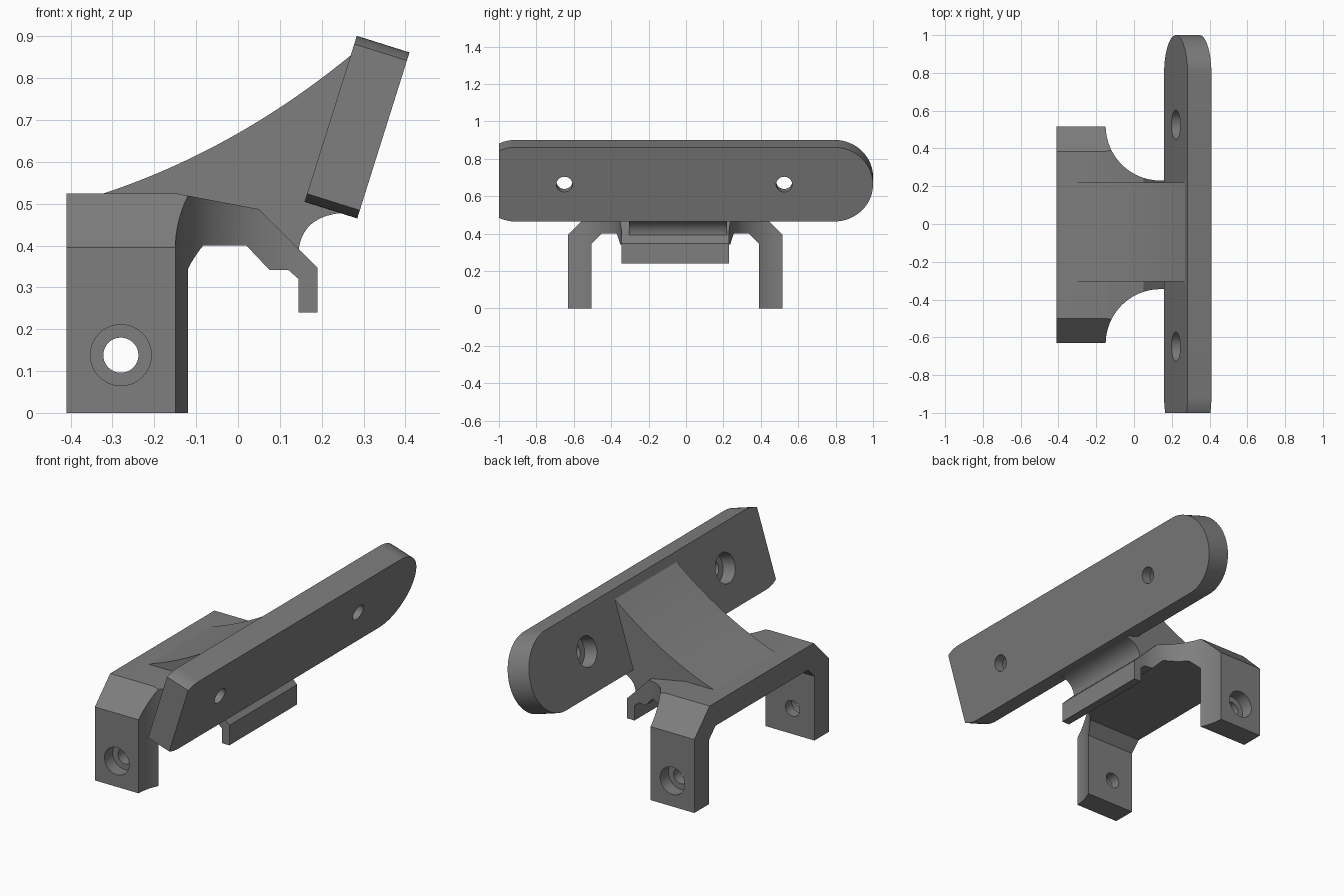
import bpy, bmesh, math
from mathutils import Vector

if "Cube" in bpy.data.objects:
    bpy.data.objects.remove(bpy.data.objects["Cube"], do_unlink=True)

grey = bpy.data.materials.new("mid_grey")
grey.use_nodes = True
grey.diffuse_color = (0.21, 0.21, 0.21, 1)
grey.node_tree.nodes["Principled BSDF"].inputs["Base Color"].default_value = (0.21, 0.21, 0.21, 1)


def prism(name, outline, axis, lo, hi):
    """Extrude a closed outline along an axis; the outline uses the other two axes in order."""
    def place(point, depth):
        coords = list(point)
        coords.insert("xyz".index(axis), depth)
        return coords
    bm = bmesh.new()
    face = bm.faces.new([bm.verts.new(place(p, lo)) for p in outline])
    result = bmesh.ops.extrude_face_region(bm, geom=[face])
    shift = Vector(place((0, 0), hi - lo))
    bmesh.ops.translate(bm, vec=shift, verts=[v for v in result["geom"] if isinstance(v, bmesh.types.BMVert)])
    bmesh.ops.recalc_face_normals(bm, faces=bm.faces)
    mesh = bpy.data.meshes.new(name)
    bm.to_mesh(mesh)
    bm.free()
    mesh.materials.append(grey)
    obj = bpy.data.objects.new(name, mesh)
    bpy.context.collection.objects.link(obj)
    return obj


def activate(obj):
    for other in bpy.context.selected_objects:
        other.select_set(False)
    obj.select_set(True)
    bpy.context.view_layer.objects.active = obj


def combine(obj, tool, operation):
    """Apply a boolean and discard the tool."""
    mod = obj.modifiers.new("boolean", "BOOLEAN")
    mod.operation, mod.solver, mod.object = operation, "EXACT", tool
    activate(obj)
    bpy.ops.object.modifier_apply(modifier=mod.name)
    bpy.data.objects.remove(tool, do_unlink=True)


def arc(cx, cy, radius, start, end, steps=24):
    angles = [math.radians(start + (end - start) * i / steps) for i in range(steps + 1)]
    return [(cx + radius * math.cos(a), cy + radius * math.sin(a)) for a in angles]


def circle(cx, cy, radius):
    return arc(cx, cy, radius, 0, 360, 40)[:-1]


def bezier(a, b, c, steps=20):
    ts = [i / steps for i in range(steps + 1)]
    return [tuple((1 - t) ** 2 * p + 2 * t * (1 - t) * q + t * t * r
                  for p, q, r in zip(a, b, c)) for t in ts]


def counterbored_hole(obj, axis, centre, small, large, start, step, end):
    """Narrow hole right through, with a wide recess from start to step."""
    combine(obj, prism("bore", circle(*centre, small), axis, *sorted((start, end))), "DIFFERENCE")
    combine(obj, prism("recess", circle(*centre, large), axis, *sorted((start, step))), "DIFFERENCE")


# Arched bracket: two legs with a chamfered bridge
arch = [(-0.63, 0), (-0.63, 0.395), (-0.5, 0.525), (0.385, 0.525), (0.515, 0.395), (0.515, 0),
        (0.39, 0), (0.39, 0.345), (0.335, 0.4), (-0.45, 0.4), (-0.505, 0.345), (-0.505, 0)]
bracket = prism("bracket", arch, "x", -0.41, 0.25)

# Hooked lip under the end of the bridge
lip = [(0.01, 0.45), (0.02, 0.4), (0.075, 0.342), (0.12, 0.342), (0.145, 0.32),
       (0.145, 0.24), (0.24, 0.24), (0.24, 0.45)]
combine(bracket, prism("lip", lip, "y", -0.48, 0.36), "UNION")

# Trim to the waisted plan with scooped corners
plan = [(-0.5, -0.7), (-0.15, -0.7)]
plan += arc(0.14, -0.635, 0.29, 180, 90) + [(0.3, -0.345), (0.3, 0.23)]
plan += arc(0.14, 0.52, 0.29, 270, 180) + [(-0.15, 0.7), (-0.5, 0.7)]
combine(bracket, prism("plan", plan, "z", -0.1, 0.7), "INTERSECT")

# Trim to the sloping top and lip front
slope = [(-0.5, -0.1), (-0.5, 0.525), (-0.15, 0.525), (0.05, 0.487), (0.19, 0.347), (0.19, -0.1)]
combine(bracket, prism("slope", slope, "y", -0.8, 0.8), "INTERSECT")

# Leg screw holes, recessed on the outside
for outer, side in ((-0.63, -1), (0.515, 1)):
    counterbored_hole(bracket, "y", (-0.28, 0.138), 0.042, 0.073,
                      outer + side * 0.05, outer - side * 0.07, outer - side * 0.2)

# Curved gusset joining the bridge to the plate
web = bezier((-0.32, 0.525), (-0.006, 0.629), (0.27, 0.855)) + [(0.31, 0.84), (0.26, 0.52)]
web += bezier((0.25, 0.478), (0.155, 0.47), (0.145, 0.39))
web += [(0.12, 0.38), (0, 0.45), (-0.2, 0.5)]
gusset = prism("gusset", web, "y", -0.305, 0.22)

# Tilted plate: one full round end, one clipped end
R, HALF = 0.208, 0.066
outline = arc(1 - R, 0, R, -90, 90, 40) + arc(-0.91, 0, R, 90, 115.6, 8) + arc(-0.91, 0, R, 244.4, 270, 8)
plate = prism("plate", outline, "x", -HALF, HALF)
for y in (-0.65, 0.525):
    counterbored_hole(plate, "x", (y, 0), 0.043, 0.078, -0.1, 0.01, 0.1)
plate.location = (0.2845, 0, 0.683)
plate.rotation_euler = (0, 0.305, 0)

for part in (bracket, gusset, plate):
    activate(part)
    bpy.ops.object.shade_smooth_by_angle(angle=math.radians(25))
